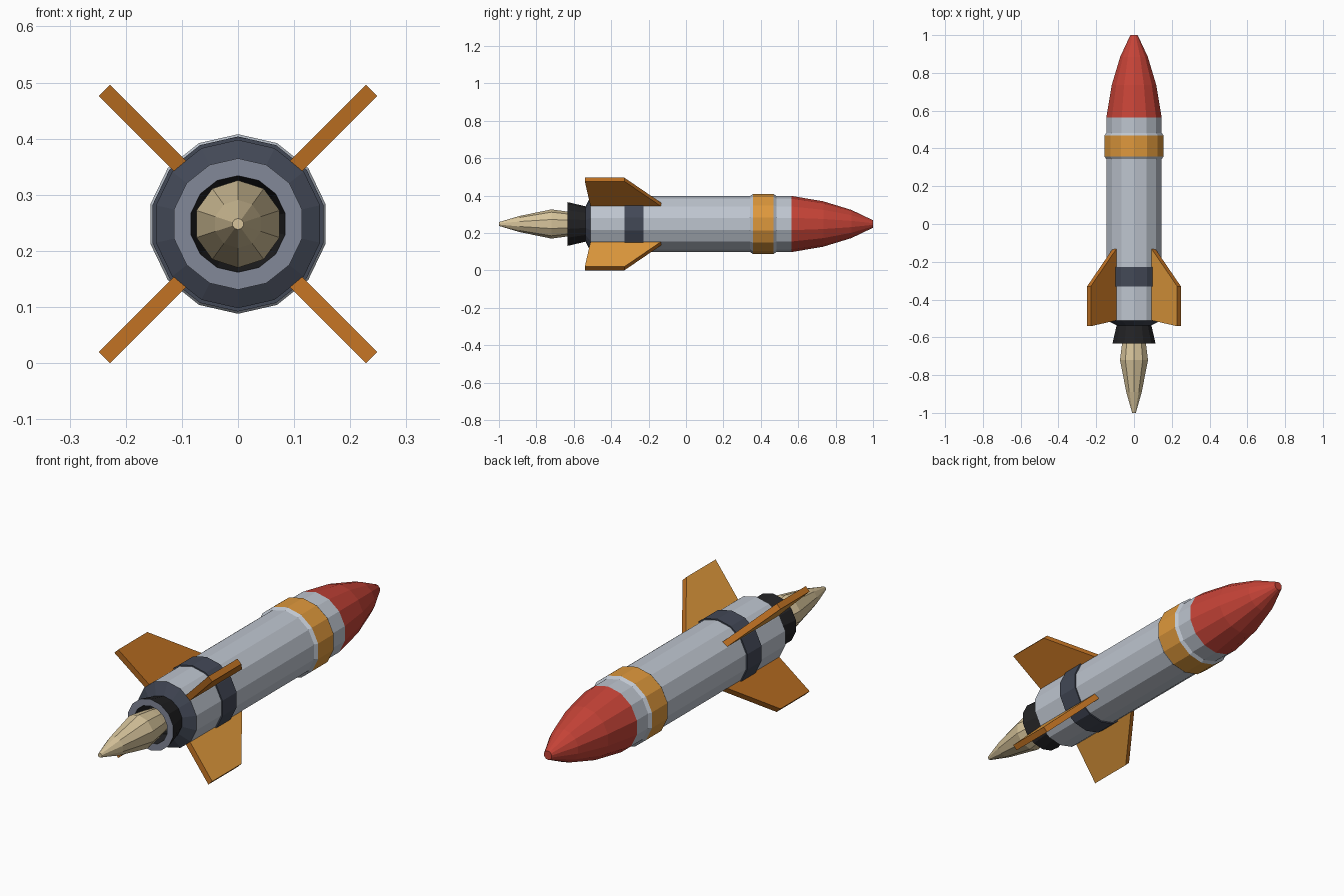
import bpy, bmesh, math

cube = bpy.data.objects.get("Cube")
if cube:
    bpy.data.objects.remove(cube)

AXIS_Z = 0.248  # height of the long axis, which runs along y


def material(name, rgb):
    """Flat material from an sRGB colour in 0-255."""
    lin = [((c / 255 + 0.055) / 1.055) ** 2.4 for c in rgb]
    m = bpy.data.materials.new(name)
    m.use_nodes = True
    m.diffuse_color = (*lin, 1)
    m.node_tree.nodes["Principled BSDF"].inputs["Base Color"].default_value = (*lin, 1)
    return m


hull_grey = material("hull_grey", (190, 197, 207))
rim_grey = material("rim_grey", (130, 136, 152))
orange = material("orange", (222, 152, 60))
brown_orange = material("brown_orange", (190, 112, 34))
red = material("red", (198, 67, 55))
navy = material("navy", (66, 72, 86))
black = material("black", (34, 34, 36))
flame_tan = material("flame_tan", (215, 196, 155))


def finish(name, bm, mats):
    bmesh.ops.recalc_face_normals(bm, faces=bm.faces)
    mesh = bpy.data.meshes.new(name)
    bm.to_mesh(mesh)
    bm.free()
    for m in mats:
        mesh.materials.append(m)
    obj = bpy.data.objects.new(name, mesh)
    obj.location.z = AXIS_Z
    bpy.context.collection.objects.link(obj)
    return obj


def lathe(name, profile, mats, sides=14, bands=None):
    """Revolve (y, radius) points about y; bands gives a material index per step."""
    bm = bmesh.new()
    rings = []
    for y, r in profile:
        ring = []
        for i in range(sides):
            a = math.pi / 2 + math.tau * i / sides
            ring.append(bm.verts.new((r * math.cos(a), y, r * math.sin(a))))
        rings.append(ring)
    for k in range(len(rings) - 1):
        a, b = rings[k], rings[k + 1]
        for i in range(sides):
            j = (i + 1) % sides
            face = bm.faces.new((a[i], a[j], b[j], b[i]))
            face.material_index = bands[k] if bands else 0
    for k in (0, -1):
        face = bm.faces.new(rings[k])
        face.material_index = bands[k] if bands else 0
    return finish(name, bm, mats)


# Body
lathe("hull", [(-0.51, 0.15), (0.565, 0.15)], [hull_grey])
lathe("nose_cone", [(0.565, 0.15), (0.735, 0.121), (0.885, 0.075), (1.0, 0.02)], [red])
lathe("front_band", [(0.343, 0.15), (0.357, 0.16), (0.469, 0.16), (0.483, 0.15)],
      [orange, hull_grey], bands=[1, 0, 1])
lathe("rear_band", [(-0.33, 0.156), (-0.227, 0.156)], [navy])

# Engine
lathe("tail_cone", [(-0.537, 0.094), (-0.51, 0.15)], [navy])
lathe("nozzle", [(-0.535, 0.094), (-0.633, 0.117), (-0.633, 0.086), (-0.545, 0.075)],
      [black, rim_grey], bands=[0, 1, 0])
lathe("flame", [(-1.0, 0.01), (-0.89, 0.043), (-0.72, 0.078), (-0.63, 0.066), (-0.545, 0.05)],
      [flame_tan], sides=10)

# Fins: a swept outline in (radius, y), lighter on the anticlockwise side
OUTLINE = [(0.144, -0.51), (0.337, -0.541), (0.337, -0.33), (0.144, -0.13)]
HALF = 0.0139


def fin(name, angle):
    c, s = math.cos(angle), math.sin(angle)
    bm = bmesh.new()
    sheets = []
    for t in (-HALF, HALF):
        sheets.append([bm.verts.new((r * c - t * s, y, r * s + t * c)) for r, y in OUTLINE])
    low, high = sheets
    bm.faces.new(low)
    bm.faces.new(high).material_index = 1
    for i in range(4):
        j = (i + 1) % 4
        bm.faces.new((low[i], low[j], high[j], high[i]))
    return finish(name, bm, [brown_orange, orange])


for i, label in enumerate(("upper_left", "upper_right", "lower_right", "lower_left")):
    fin(label + "_fin", math.pi / 4 + i * math.pi / 2)
